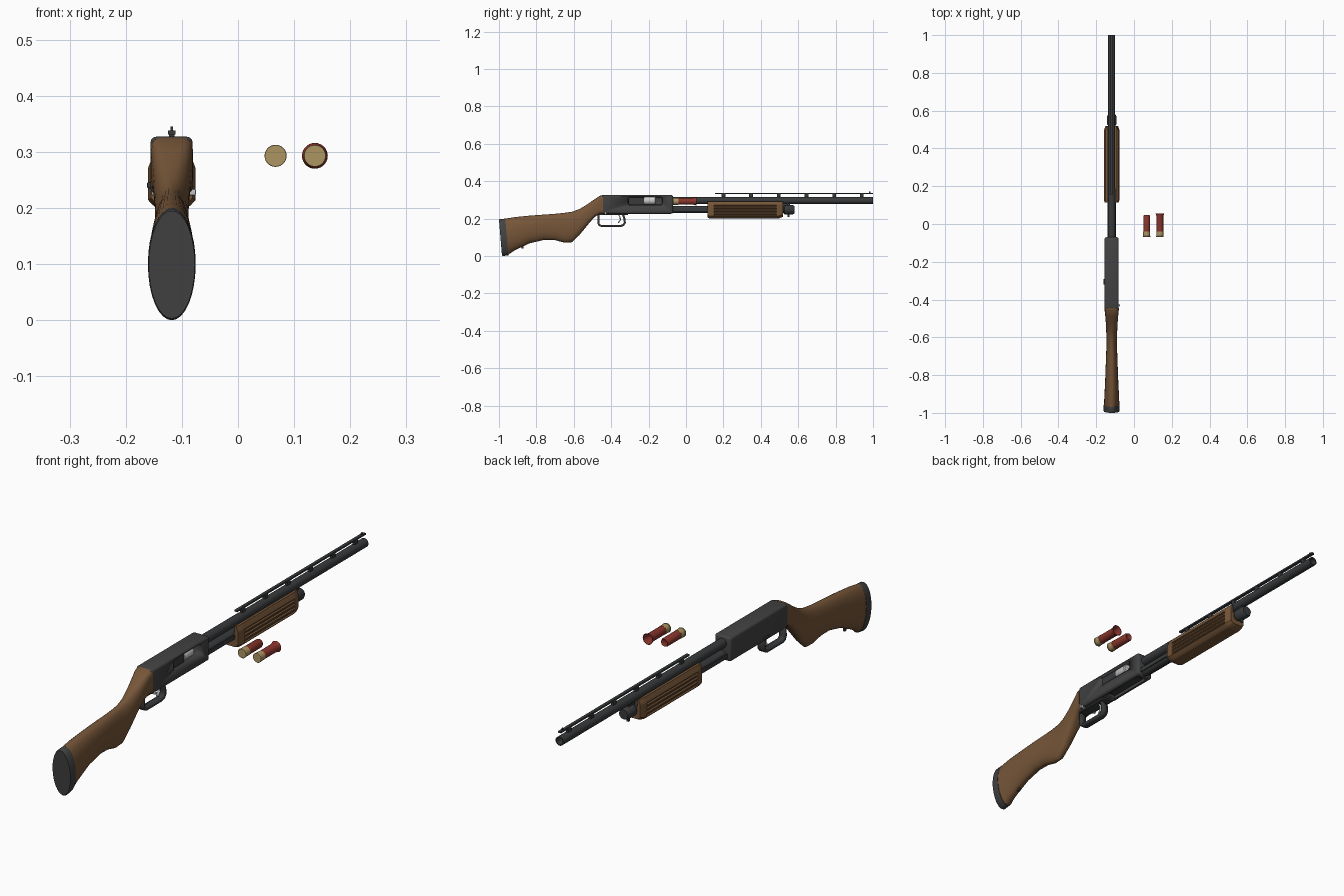
import bpy, bmesh, math
from mathutils import Vector

cube = bpy.data.objects.get("Cube")
if cube:
    bpy.data.objects.remove(cube, do_unlink=True)

GX = -0.118          # centre line of the long body
BARREL_Z, TUBE_Z = 0.297, 0.248


def material(name, r, g, b):
    m = bpy.data.materials.new(name)
    m.use_nodes = True
    m.diffuse_color = (r, g, b, 1)
    m.node_tree.nodes["Principled BSDF"].inputs["Base Color"].default_value = (r, g, b, 1)
    return m


GREY = material("receiver grey", 0.055, 0.055, 0.056)
DARK = material("barrel grey", 0.04, 0.042, 0.044)
RUBBER = material("pad rubber", 0.055, 0.055, 0.055)
WOOD = material("brown wood", 0.18, 0.092, 0.04)
STEEL = material("bright steel", 0.6, 0.6, 0.6)
BRASS = material("brass", 0.42, 0.3, 0.12)
RED = material("red plastic", 0.25, 0.035, 0.025)


def finish(bm, name, mat, angle=35):
    bmesh.ops.recalc_face_normals(bm, faces=bm.faces[:])
    me = bpy.data.meshes.new(name)
    bm.to_mesh(me)
    bm.free()
    ob = bpy.data.objects.new(name, me)
    bpy.context.collection.objects.link(ob)
    me.materials.append(mat)
    bpy.ops.object.select_all(action='DESELECT')
    ob.select_set(True)
    bpy.context.view_layer.objects.active = ob
    bpy.ops.object.shade_smooth_by_angle(angle=math.radians(angle))
    return ob


def loft(name, rings, mat, angle=35):
    """Skin closed rings of equal length and cap both ends."""
    bm = bmesh.new()
    rows = [[bm.verts.new(p) for p in ring] for ring in rings]
    n = len(rows[0])
    for a, b in zip(rows, rows[1:]):
        for i in range(n):
            j = (i + 1) % n
            bm.faces.new((a[i], a[j], b[j], b[i]))
    bm.faces.new(rows[0])
    bm.faces.new(rows[-1])
    return finish(bm, name, mat, angle)


def lathe(name, profile, x, z, mat, n=28):
    """Turn (radius, y) points about an axis along y."""
    rings = [[(x + r * math.cos(math.tau * i / n), y, z + r * math.sin(math.tau * i / n))
              for i in range(n)] for r, y in profile]
    return loft(name, rings, mat)


def box(name, x, y, z, mat, bevel=0.0, segments=2):
    """Box from (low, high) ranges; x is relative to the centre line."""
    bm = bmesh.new()
    bmesh.ops.create_cube(bm, size=1)
    for v in bm.verts:
        v.co = Vector((GX + x[v.co.x > 0], y[v.co.y > 0], z[v.co.z > 0]))
    if bevel:
        bmesh.ops.bevel(bm, geom=bm.edges[:], offset=bevel, segments=segments,
                        profile=0.5, affect='EDGES')
    return finish(bm, name, mat)


def ribbon(name, path, half, thick, mat):
    """Flat strip following (y, z) points, widened along x."""
    bm = bmesh.new()
    rows = [[bm.verts.new((GX + s * half, y, z)) for s in (-1, 1)] for y, z in path]
    for a, b in zip(rows, rows[1:]):
        bm.faces.new((a[0], a[1], b[1], b[0]))
    ob = finish(bm, name, mat)
    mod = ob.modifiers.new("thickness", 'SOLIDIFY')
    mod.thickness, mod.offset = thick, 0
    return ob


def cut(target, cutter):
    mod = target.modifiers.new("cut", 'BOOLEAN')
    mod.object, mod.solver = cutter, 'EXACT'
    bpy.ops.object.select_all(action='DESELECT')
    bpy.context.view_layer.objects.active = target
    target.select_set(True)
    bpy.ops.object.modifier_apply(modifier=mod.name)
    bpy.data.objects.remove(cutter, do_unlink=True)


def section(y, top, bottom, half, power, slant=0.0, n=32):
    """Super-ellipse ring; power 2 is an ellipse, more is boxier."""
    mid, h, ring = (top + bottom) / 2, (top - bottom) / 2, []
    for i in range(n):
        c, s = math.cos(math.tau * i / n), math.sin(math.tau * i / n)
        px = math.copysign(abs(c) ** (2 / power), c)
        pz = math.copysign(abs(s) ** (2 / power), s)
        ring.append((GX + half * px, y - slant * pz, mid + h * pz))
    return ring


# Stock and butt pad
stations = [(-0.96, 0.2, 0.006, 0.041, 2, 0.008), (-0.917, 0.208, 0.03, 0.039, 2.1),
            (-0.837, 0.216, 0.068, 0.035, 2.1), (-0.757, 0.222, 0.087, 0.032, 2.2),
            (-0.70, 0.226, 0.085, 0.03, 2.2), (-0.65, 0.231, 0.072, 0.028, 2.2),
            (-0.61, 0.237, 0.074, 0.028, 2.2), (-0.57, 0.251, 0.112, 0.029, 2.3),
            (-0.527, 0.277, 0.165, 0.031, 2.6), (-0.49, 0.303, 0.208, 0.034, 3.2),
            (-0.462, 0.322, 0.226, 0.037, 4.5), (-0.445, 0.326, 0.226, 0.038, 5)]
loft("stock", [section(*s) for s in stations], WOOD, 50)
loft("butt_pad", [section(-0.992, 0.195, 0.003, 0.041, 2, 0.008),
                  section(-0.988, 0.198, 0, 0.0425, 2, 0.008),
                  section(-0.958, 0.2, 0.004, 0.0425, 2, 0.008)], RUBBER)
box("rear_sling_stud", (-0.004, 0.004), (-0.88, -0.87), (0.04, 0.06), DARK)

# Receiver with side port and loading port
receiver = box("receiver", (-0.038, 0.037), (-0.45, -0.07), (0.226, 0.327), GREY, 0.01, 3)
cut(receiver, box("port_cutter", (-0.012, 0.06), (-0.31, -0.125), (0.272, 0.317), GREY, 0.012))
cut(receiver, box("loading_cutter", (-0.022, 0.022), (-0.29, -0.09), (0.2, 0.245), GREY))
lathe("bolt", [(0.02, -0.225), (0.022, -0.222), (0.022, -0.167), (0.019, -0.163)],
      GX + 0.011, 0.297, STEEL)
box("bolt_carrier", (-0.01, 0.027), (-0.308, -0.225), (0.275, 0.313), DARK)
box("shell_lifter", (-0.019, 0.019), (-0.285, -0.11), (0.236, 0.24), DARK)
box("slide_release", (-0.044, -0.036), (-0.32, -0.29), (0.235, 0.246), DARK, 0.002)
lathe_pin = [(-0.046, 0.043)]
for lo, hi in lathe_pin:
    box("safety_button", (lo + 0.01, hi), (-0.437, -0.425), (0.222, 0.234), STEEL, 0.003)

# Trigger group
box("trigger_plate", (-0.022, 0.022), (-0.465, -0.31), (0.219, 0.23), DARK, 0.002)
ribbon("trigger_guard", [(-0.467, 0.228), (-0.469, 0.178), (-0.464, 0.166), (-0.452, 0.161),
                         (-0.35, 0.161), (-0.335, 0.166), (-0.327, 0.178),
                         (-0.329, 0.2), (-0.338, 0.224)], 0.014, 0.011, DARK)
ribbon("trigger", [(-0.362, 0.224), (-0.352, 0.208), (-0.351, 0.193), (-0.362, 0.178)],
       0.005, 0.006, STEEL)

# Barrel, magazine tube and cap
lathe("barrel", [(0.0195, -0.08), (0.0195, 0.15), (0.0185, 0.2), (0.0185, 1.0),
                 (0.014, 1.0), (0.014, 0.88)], GX, BARREL_Z, DARK)
lathe("magazine_tube", [(0.019, -0.08), (0.019, 0.56)], GX, TUBE_Z, DARK)
lathe("magazine_cap", [(0.02, 0.522), (0.025, 0.527), (0.025, 0.57), (0.02, 0.58)],
      GX, TUBE_Z, DARK)
box("barrel_lug", (-0.008, 0.008), (0.515, 0.555), (0.255, 0.29), DARK)
box("front_sling_stud", (-0.004, 0.004), (0.543, 0.553), (0.208, 0.23), DARK)
for side in (-1, 1):
    x = side * 0.021
    box("action_bar", (x - 0.002, x + 0.002), (-0.08, 0.13), (0.239, 0.257), DARK)

# Raised sighting rib
box("sight_rib", (-0.0065, 0.0065), (0.155, 1.0), (0.331, 0.338), DARK)
for i in range(6):
    y = 0.2 + i * 0.148
    box("rib_post", (-0.005, 0.005), (y - 0.01, y + 0.01), (0.31, 0.333), DARK)
box("front_bead", (-0.002, 0.002), (0.978, 0.986), (0.336, 0.345), DARK)


# Grooved sliding fore-end
def fore_ring(y, scale, depth):
    half = [(0.022, 0.262), (0.022, 0.293), (0.033, 0.293), (0.039, 0.28)]
    for gz in (0.267, 0.251, 0.235, 0.219):
        half += [(0.042, gz + 0.005), (0.042 - depth, gz + 0.003),
                 (0.042 - depth, gz - 0.003), (0.042, gz - 0.005)]
    half += [(0.034, 0.205), (0.024, 0.2)]
    loop = half + [(-x, z) for x, z in reversed(half)]
    return [(GX + x * (scale if abs(x) > 0.0225 else 1), y,
             TUBE_Z + (z - TUBE_Z) * (scale if z < TUBE_Z else 1)) for x, z in loop]


loft("fore_end", [fore_ring(*r) for r in (
    (0.115, 0.88, 0), (0.13, 1, 0), (0.15, 1, 0), (0.153, 1, 0.006), (0.482, 1, 0.006),
    (0.485, 1, 0), (0.497, 0.97, 0), (0.518, 0.8, 0))], WOOD, 25)

# Two loose shells, one closed and one opened
SHELL_Z = 0.293
for name, x, hull in (
        ("closed_shell", 0.067, [(0.018, -0.042), (0.018, 0.04), (0.015, 0.047), (0.007, 0.042)]),
        ("open_shell", 0.137, [(0.018, -0.042), (0.018, 0.035), (0.0195, 0.046), (0.023, 0.056),
                               (0.021, 0.056), (0.016, 0.04), (0.016, -0.02)])):
    lathe(name + "_head", [(0.019, -0.07), (0.0197, -0.069), (0.0197, -0.065),
                           (0.0187, -0.064), (0.0187, -0.04)], x, SHELL_Z, BRASS)
    lathe(name + "_hull", hull, x, SHELL_Z, RED)
